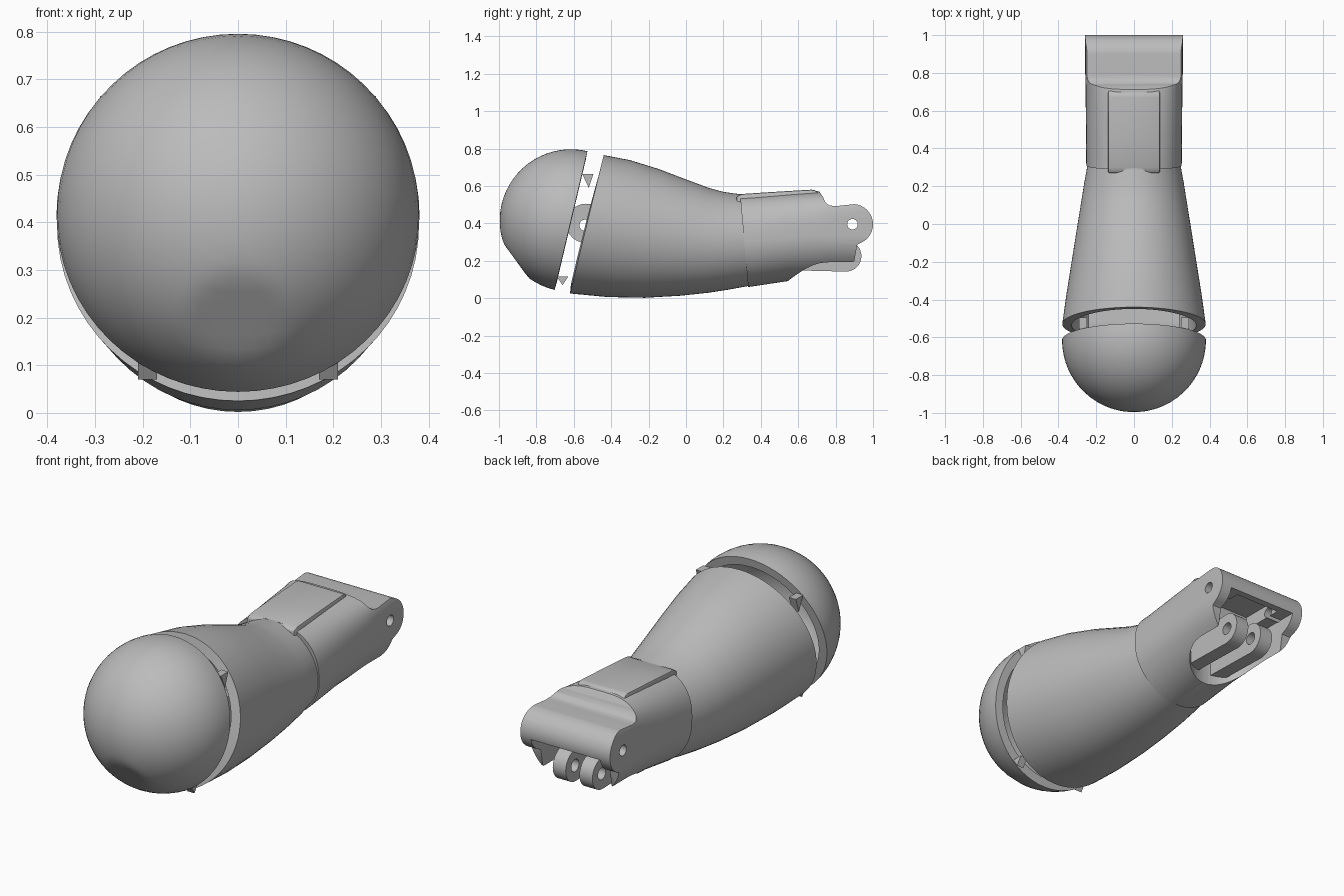
import bpy, bmesh, math
from mathutils import Vector, Matrix

if "Cube" in bpy.data.objects:
    bpy.data.objects.remove(bpy.data.objects["Cube"])

grey = bpy.data.materials.new("plain grey")
grey.diffuse_color = (0.5, 0.5, 0.5, 1)
grey.use_nodes = True
grey.node_tree.nodes["Principled BSDF"].inputs["Base Color"].default_value = grey.diffuse_color


def finish(name, bm, material=True):
    bmesh.ops.recalc_face_normals(bm, faces=bm.faces[:])
    me = bpy.data.meshes.new(name)
    bm.to_mesh(me)
    bm.free()
    ob = bpy.data.objects.new(name, me)
    bpy.context.collection.objects.link(ob)
    if material:
        me.materials.append(grey)
    return ob


def activate(ob):
    bpy.ops.object.select_all(action='DESELECT')
    ob.select_set(True)
    bpy.context.view_layer.objects.active = ob


def apply(ob, kind, **props):
    m = ob.modifiers.new(kind, kind)
    for k, v in props.items():
        setattr(m, k, v)
    activate(ob)
    bpy.ops.object.modifier_apply(modifier=m.name)


def smooth(ob, angle=35):
    activate(ob)
    bpy.ops.object.shade_smooth_by_angle(angle=math.radians(angle))


def boolean(ob, cutter, op='DIFFERENCE'):
    cutter.hide_render = True
    apply(ob, 'BOOLEAN', operation=op, object=cutter, solver='EXACT')
    bpy.data.objects.remove(cutter)


def loft(name, stations, caps, n=64):
    """Skin rings; each station: top (y,z), bottom (y,z), half width, top exponent."""
    bm = bmesh.new()
    rings = []
    for (ty, tz), (by, bz), w, e in stations:
        ring = []
        for i in range(n):
            a = 2 * math.pi * i / n
            c, s = math.cos(a), math.sin(a)
            p = 2 / (e if s > 0 else 2)
            x = w * math.copysign(abs(c) ** p, c)
            h = math.copysign(abs(s) ** p, s)
            ring.append(bm.verts.new((x, (ty + by) / 2 + h * (ty - by) / 2,
                                      (tz + bz) / 2 + h * (tz - bz) / 2)))
        rings.append(ring)
    for a, b in zip(rings, rings[1:]):
        for i in range(n):
            bm.faces.new((a[i], a[(i + 1) % n], b[(i + 1) % n], b[i]))
    for k in caps:
        bm.faces.new(rings[k])
    return finish(name, bm)


def prism(name, pts, x0, x1, material=True):
    """Side outline (y,z) extruded across x."""
    bm = bmesh.new()
    f = bm.faces.new([bm.verts.new((x0, y, z)) for y, z in pts])
    r = bmesh.ops.extrude_face_region(bm, geom=[f])
    bmesh.ops.translate(bm, vec=(x1 - x0, 0, 0),
                        verts=[v for v in r['geom'] if isinstance(v, bmesh.types.BMVert)])
    return finish(name, bm, material)


def arc(cy, cz, r, a0, a1, n=16):
    return [(cy + r * math.cos(math.radians(a0 + (a1 - a0) * i / n)),
             cz + r * math.sin(math.radians(a0 + (a1 - a0) * i / n))) for i in range(n + 1)]


def disc(cy, cz, r, n=32):
    return arc(cy, cz, r, 0, 360 * (n - 1) / n, n - 1)


# Rounded tip: hollow half sphere tilted upward, slightly flattened underneath
centre = Vector((0, -0.615, 0.415))
bm = bmesh.new()
bmesh.ops.create_uvsphere(bm, u_segments=64, v_segments=32, radius=0.381)
bmesh.ops.delete(bm, geom=[v for v in bm.verts if v.co.z < -0.001], context='VERTS')
tilt = Vector((0, 0, 1)).rotation_difference(Vector((0, -0.973, 0.23))).to_matrix()
dent = Vector((0, -0.8, -0.58)).normalized()
for v in bm.verts:
    v.co = tilt @ v.co
    over = v.co.dot(dent) - 0.364
    if over > 0:
        v.co -= dent * over
    v.co += centre
tip = finish("rounded_tip", bm)
apply(tip, 'SOLIDIFY', thickness=0.045, offset=-1)
smooth(tip)

# Tapered hollow body
body = loft("tapered_body", [
    ((-0.44, .765), (-0.62, .025), .380, 2),
    ((-0.30, .738), (-0.42, .006), .356, 2),
    ((-0.15, .692), (-0.22, .002), .328, 2),
    ((0.00, .635), (-0.03, .013), .301, 2),
    ((0.12, .590), (0.12, .029), .279, 2),
    ((0.20, .568), (0.23, .046), .264, 2),
    ((0.31, .553), (0.35, .068), .243, 2)], caps=[-1])
apply(body, 'SOLIDIFY', thickness=0.05, offset=-1)
smooth(body)

# Hinge barrel in the gap between tip and body
barrel = prism("hinge_barrel", arc(-0.535, 0.4, 0.105, 80, 280) + [(-0.36, .31), (-0.36, .49)],
               -0.24, 0.24)
boolean(barrel, prism("hinge_bore", disc(-0.54, 0.39, 0.03), -0.5, 0.5, False))
smooth(barrel)

# Small wedge stops in the gap
for side, label in ((1, "right"), (-1, "left")):
    prism("upper_stop_" + label, [(-.555, .665), (-.495, .665), (-.52, .59)],
          side * 0.25, side * 0.29)
    prism("lower_stop_" + label, [(-.69, .115), (-.63, .115), (-.66, .07)],
          side * 0.17, side * 0.21)

# Sleeve with fork: rounded section trimmed to the side outline
sleeve = loft("fork_sleeve", [
    ((0.20, .555), (0.20, .045), .252, 2.4),
    ((0.35, .556), (0.35, .062), .253, 2.6),
    ((0.55, .565), (0.55, .092), .255, 3.0),
    ((0.70, .572), (0.70, .10), .256, 3.4),
    ((0.78, .560), (0.78, .11), .258, 5),
    ((1.05, .560), (1.05, .11), .260, 6)], caps=[0, -1])
outline = ([(.285, .60), (.335, .03), (.54, .088), (.58, .115), (.62, .143), (.86, .16),
            (.90, .20), (.915, .285)]
           + arc(.892, .395, .108, -70, 85)
           + [(.80, .492), (.765, .496), (.745, .512), (.733, .54), (.718, .563), (.69, .60)])
boolean(sleeve, prism("sleeve_outline", outline, -0.4, 0.4, False), 'INTERSECT')


def box(name, lo, hi):
    return prism(name, [(lo[1], lo[2]), (hi[1], lo[2]), (hi[1], hi[2]), (lo[1], hi[2])],
                 lo[0], hi[0], False)


# Fork opening: U-shaped pocket from below, a recess in its roof and the pin hole
bm = bmesh.new()
bmesh.ops.create_cone(bm, cap_ends=True, segments=48, radius1=0.2, radius2=0.2, depth=0.47,
                      matrix=Matrix.Translation((0, 0.745, 0.135)))
boolean(sleeve, finish("pocket_round", bm, False))
boolean(sleeve, box("pocket_box", (-0.2, 0.745, -0.1), (0.2, 1.1, 0.37)))
boolean(sleeve, box("roof_recess", (-0.13, 0.72, 0.3), (0.13, 0.96, 0.44)))
boolean(sleeve, prism("pin_hole", disc(.89, .395, .028), -0.4, 0.4, False))
smooth(sleeve)

# Raised pad on top of the sleeve
pad = prism("top_pad", [(.27, .42), (.27, .545), (.30, .557), (.45, .567), (.67, .580),
                        (.69, .577), (.705, .565), (.715, .54), (.715, .42)], -0.137, 0.137)
apply(pad, 'BEVEL', width=0.008, segments=2, limit_method='ANGLE', angle_limit=math.radians(60))
smooth(pad)

# Pair of knuckles inside the fork
for side, label in ((1, "right"), (-1, "left")):
    k = prism("knuckle_" + label, arc(.855, .225, .083, -90, 90) + [(.53, .29), (.53, .15)],
              side * 0.04, side * 0.115)
    boolean(k, prism("knuckle_hole", disc(.86, .225, .032), -0.5, 0.5, False))
    smooth(k)
